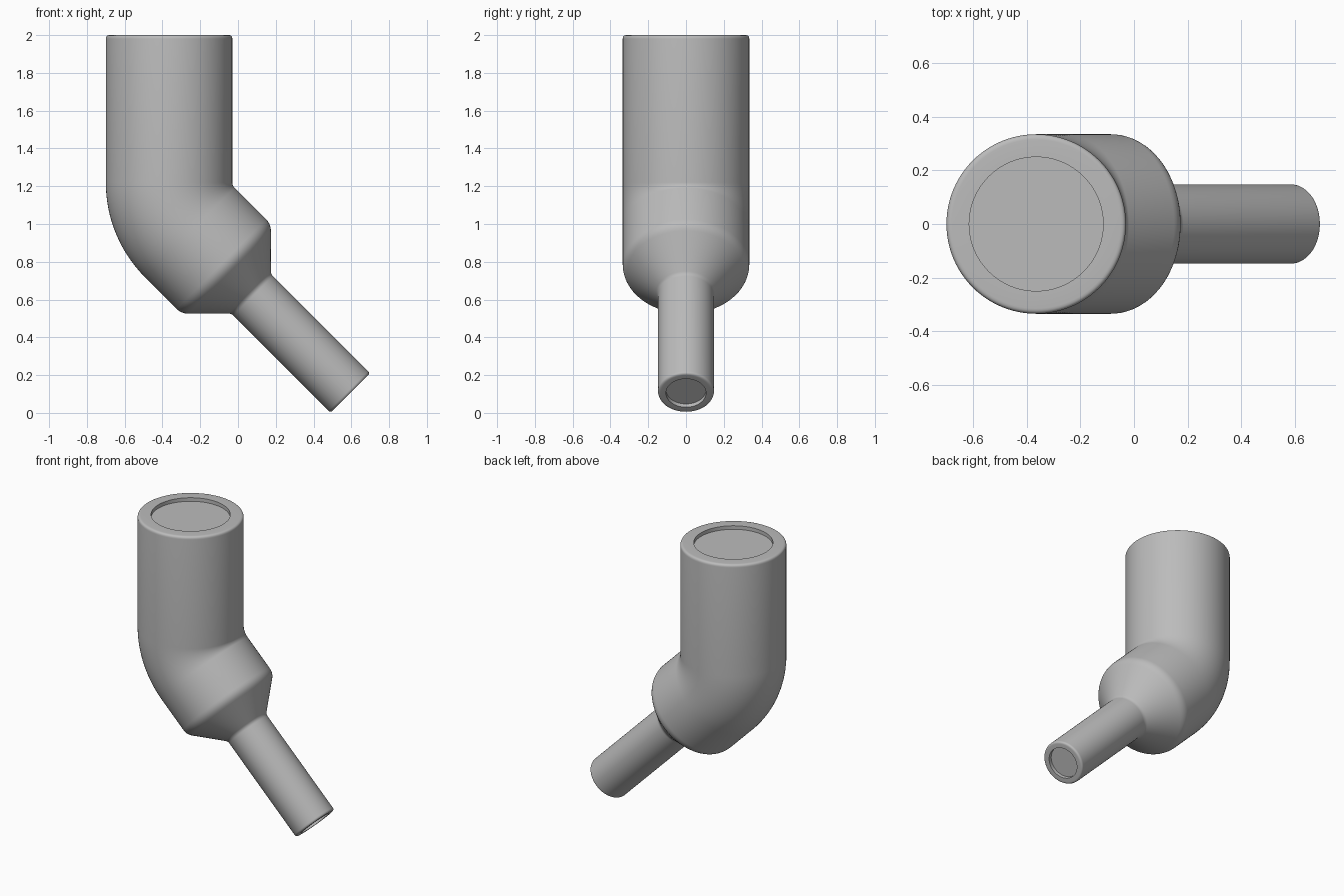
import bpy, bmesh, math
from mathutils import Vector

if "Cube" in bpy.data.objects:
    bpy.data.objects.remove(bpy.data.objects["Cube"])

SEGMENTS = 96
TOP = Vector((-0.365, 0, 2.0))
BEND_RADIUS, BEND_ANGLE = 0.375, math.radians(45)
UPPER = 0.78                       # straight length above the bend
ARC = BEND_RADIUS * BEND_ANGLE
LOWER = 1.202                      # straight length below the bend
TOTAL = UPPER + ARC + LOWER
WIDE, NARROW = 0.335, 0.148        # tube radii


def material(name, value):
    mat = bpy.data.materials.new(name)
    mat.use_nodes = True
    colour = (value, value, value, 1)
    mat.diffuse_color = colour
    mat.node_tree.nodes["Principled BSDF"].inputs["Base Color"].default_value = colour
    return mat


def frame(s):
    """Centre and sideways direction of the centreline at distance s."""
    angle = min(max((s - UPPER) / BEND_RADIUS, 0), BEND_ANGLE)
    side = Vector((math.cos(angle), 0, math.sin(angle)))
    along = Vector((math.sin(angle), 0, -math.cos(angle)))
    if s <= UPPER:
        return TOP + along * s, side
    pivot = TOP + Vector((BEND_RADIUS, 0, -UPPER))
    return pivot - side * BEND_RADIUS + along * max(s - UPPER - ARC, 0), side


def rounded(corners, steps=5):
    """Profile through (distance, radius, rounding) corners."""
    points = []
    for i, (s, r, size) in enumerate(corners):
        here = Vector((s, r))
        if size == 0:
            points.append(here)
            continue
        before, after = (here + (Vector(corners[j][:2]) - here).normalized() * size
                         for j in (i - 1, i + 1))
        for k in range(steps + 1):
            t = k / steps
            points.append(before * (1 - t) ** 2 + here * 2 * t * (1 - t) + after * t * t)
    return points


# Profile: recessed upper end, wide tube, cone, narrow tube, recessed lower end
cone = UPPER + ARC + 0.272
profile = rounded([
    (0.025, 0.25, 0), (0, 0.25, 0), (0, WIDE, 0.02), (UPPER, WIDE, 0),
    (UPPER + ARC, WIDE, 0), (cone, WIDE, 0.035),
    (cone + WIDE - NARROW, NARROW, 0.015), (TOTAL, NARROW, 0.016),
    (TOTAL, 0.106, 0), (TOTAL - 0.025, 0.106, 0)])

# Extra rings through the bend
bend_start = next(i for i, p in enumerate(profile) if abs(p.x - UPPER) < 1e-5)
profile[bend_start + 1:bend_start + 1] = [
    Vector((UPPER + ARC * k / 16, WIDE)) for k in range(1, 16)]

# Sweep the rings along the centreline
bm = bmesh.new()
rings = []
for s, r in profile:
    centre, side = frame(s)
    ring = []
    for k in range(SEGMENTS):
        a = math.tau * k / SEGMENTS
        ring.append(bm.verts.new(centre + side * r * math.cos(a)
                                 + Vector((0, r * math.sin(a), 0))))
    rings.append(ring)
for a, b in zip(rings, rings[1:]):
    for k in range(SEGMENTS):
        n = (k + 1) % SEGMENTS
        bm.faces.new((a[k], a[n], b[n], b[k]))
bm.faces.new(rings[0])
bm.faces.new(rings[-1])
bmesh.ops.recalc_face_normals(bm, faces=bm.faces)

mesh = bpy.data.meshes.new("bent_reducer_pipe")
bm.to_mesh(mesh)
bm.free()
mesh.materials.append(material("plain grey", 0.5))
pipe = bpy.data.objects.new("bent_reducer_pipe", mesh)
bpy.context.collection.objects.link(pipe)
bpy.context.view_layer.objects.active = pipe
pipe.select_set(True)
bpy.ops.object.shade_smooth_by_angle(angle=math.radians(35))
